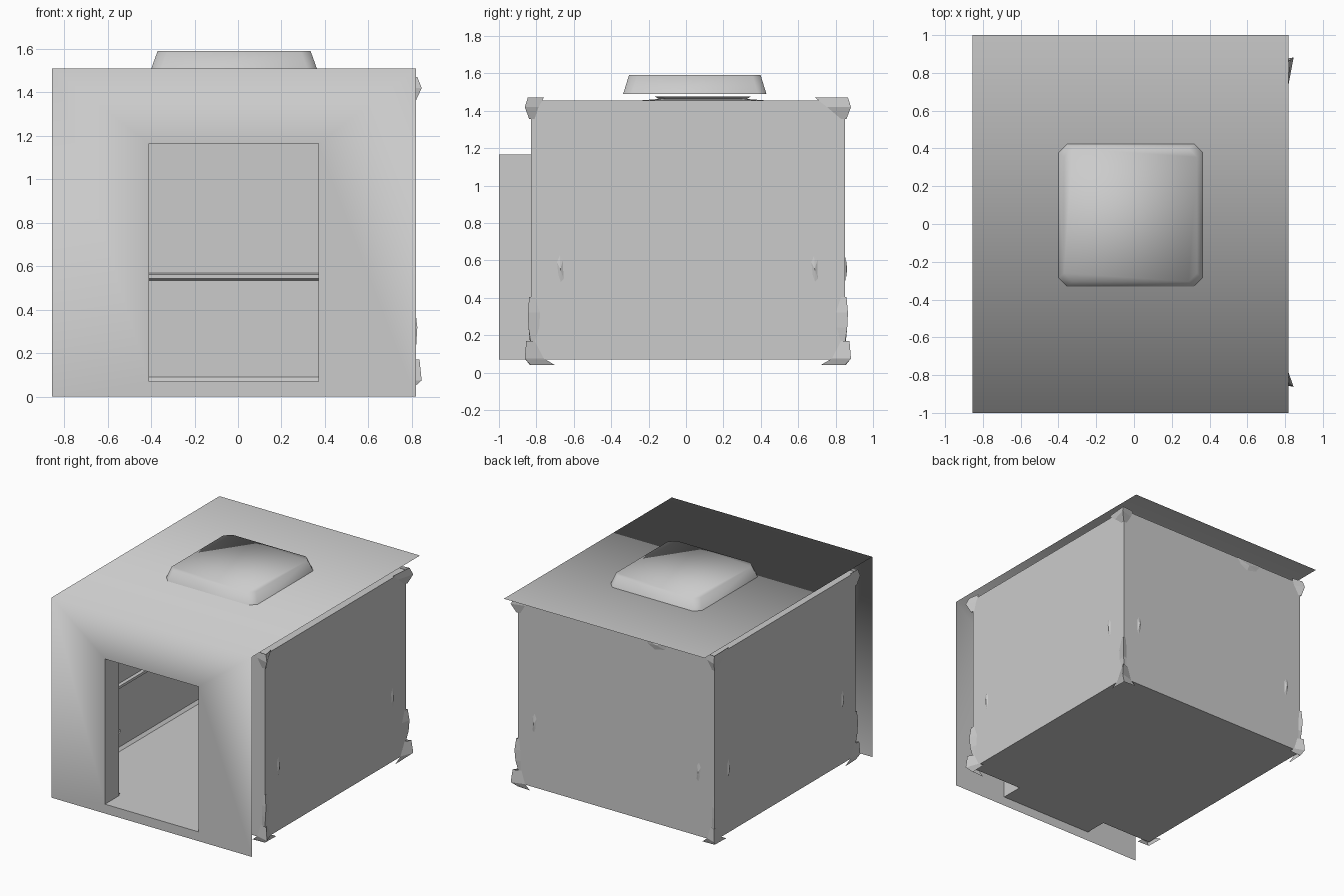
import bpy

if "Cube" in bpy.data.objects:
    bpy.data.objects.remove(bpy.data.objects["Cube"])

X0, X1, Y0, Y1, Z0, Z1 = -0.835, 0.805, -0.83, 0.85, 0.07, 1.455   # room box
DX0, DX1, DZ = -0.41, 0.37, 1.165                                  # doorway
CX = -0.018


def mesh(name, verts, faces, smooth=False):
    me = bpy.data.meshes.new(name)
    me.from_pydata(verts, [], faces)
    me.polygons.foreach_set("use_smooth", [smooth] * len(faces))
    me.update()
    ob = bpy.data.objects.new(name, me)
    bpy.context.collection.objects.link(ob)
    return ob


def door_wall(y, x0, x1, z0, z1):
    """Outer corners, then doorway corners, as a frame of quads."""
    v = [(x0, y, z0), (x1, y, z0), (x1, y, z1), (x0, y, z1),
         (DX0, y, Z0), (DX1, y, Z0), (DX1, y, DZ), (DX0, y, DZ)]
    return v, [(i, (i + 1) % 4, 4 + (i + 1) % 4, 4 + i) for i in range(4)]


def chamfered(cx, cy, hx, hy, c, z):
    return [(cx + px, cy + py, z) for px, py in
            [(-hx + c, -hy), (hx - c, -hy), (hx, -hy + c), (hx, hy - c),
             (hx - c, hy), (-hx + c, hy), (-hx, hy - c), (-hx, -hy + c)]]


def stacked(name, rings, smooth):
    n = 8
    v = [p for r in rings for p in r]
    f = [(k * n + i, k * n + (i + 1) % n, (k + 1) * n + (i + 1) % n, (k + 1) * n + i)
         for k in range(len(rings) - 1) for i in range(n)]
    f.append(tuple(range(len(v) - n, len(v))))
    return mesh(name, v, f, smooth)


# Front sheet and roof, one smooth folded surface
v, f = door_wall(-1, CX - 0.837, CX + 0.837, 0, 1.51)
v += [(CX + 0.837, 1, 1.51), (CX - 0.837, 1, 1.51)]
mesh("front_and_roof_sheet", v, f + [(3, 2, 8, 9)], True)

# Room: floor, ceiling, side and back walls
v = [(x, y, z) for z in (Z0, Z1) for x, y in ((X0, Y0), (X1, Y0), (X1, Y1), (X0, Y1))]
mesh("room_shell", v, [(3, 2, 1, 0), (4, 5, 6, 7), (1, 2, 6, 5), (2, 3, 7, 6), (3, 0, 4, 7)])
mesh("inner_front_wall", *door_wall(Y0, X0, X1, Z0, Z1))

# Doorway tunnel
v = [(x, y, z) for y in (-1, Y0) for x, z in ((DX0, Z0), (DX1, Z0), (DX1, DZ), (DX0, DZ))]
mesh("doorway_tunnel", v, [(i, i + 4, (i + 1) % 4 + 4, (i + 1) % 4) for i in range(4)])


# Trim running round the inside of the walls, from door edge to door edge
def wall_trim(name, profile):
    v, f = [], []
    n = len(profile)
    for d, z in profile:
        v += [(DX0, Y0 + d, z), (X0 + d, Y0 + d, z), (X0 + d, Y1 - d, z),
              (X1 - d, Y1 - d, z), (X1 - d, Y0 + d, z), (DX1, Y0 + d, z)]
    for k in range(n - 1):
        f += [(k * 6 + i, k * 6 + i + 1, k * 6 + i + 7, k * 6 + i + 6) for i in range(5)]
    mesh(name, v, f)


wall_trim("wall_rail", [(0, 0.535), (0.018, 0.543), (0.018, 0.562), (0, 0.57)])
wall_trim("floor_cove", [(0.02, 0.071), (0, 0.09)])

# Roof hatch dome and ceiling rim below it
stacked("roof_hatch", [chamfered(CX, 0.047, 0.388, 0.383, 0.045, 1.49),
                       chamfered(CX, 0.047, 0.352, 0.352, 0.045, 1.59)], True)
stacked("ceiling_rim", [chamfered(CX, 0.09, 0.325, 0.325, 0.04, 1.456),
                        chamfered(CX, 0.09, 0.235, 0.235, 0.04, 1.463),
                        chamfered(CX, 0.09, 0.255, 0.255, 0.04, 1.475)], False)


# Loose flakes on the walls: outline points as (along wall, up)
def flake(name, pts, side, sign, out=0.012):
    """side 'x': lies on a wall facing x; side 'y': on a wall facing y."""
    a = sum(p[0] for p in pts) / len(pts)
    b = sum(p[1] for p in pts) / len(pts)
    v = []
    for k, (p, q) in enumerate([(a, b)] + pts):
        d = out if k == 0 else 0.003
        if side == 'x':
            v.append(((X1 + d) if sign > 0 else (X0 - d), p, q))
        else:
            v.append((p, (Y1 + d) if sign > 0 else (Y0 - d), q))
    n = len(pts)
    mesh(name, v, [(0, i + 1, (i + 1) % n + 1) for i in range(n)])


# Small chips near both ends of side and back walls
def chip(c):
    return [(c - 0.02, 0.59), (c - 0.005, 0.625), (c + 0.012, 0.6),
            (c + 0.015, 0.5), (c, 0.485), (c - 0.012, 0.52)]


for s in (1, -1):
    for c in (-0.67, 0.69):
        flake("wall_chip", chip(c), 'x', s)
for c in (-0.70, 0.67):
    flake("wall_chip", chip(c), 'y', 1)
flake("back_patch", [(-0.46, 1.455), (-0.42, 1.40), (-0.34, 1.38), (-0.28, 1.41), (-0.25, 1.455)], 'y', 1)


# Folded patches wrapping the corners, bulging a little past the walls
def corner(name, sx, sy, rows):
    """rows: (reach along x, reach along y, bulge, z)"""
    x, y = (X1 if sx > 0 else X0), (Y1 if sy > 0 else Y0)
    v = []
    for rx, ry, b, z in rows:
        bx = b if sx > 0 else b * 0.4
        v += [(x - sx * rx, y + sy * 0.004, z),
              (x + sx * bx, y + sy * b * 0.8, z),
              (x + sx * 0.004, y - sy * ry, z)]
    f = [(3 * k + i, 3 * k + i + 1, 3 * k + i + 4, 3 * k + i + 3)
         for k in range(len(rows) - 1) for i in range(2)]
    mesh(name, v, f)


for sx in (1, -1):
    for sy in (1, -1):
        w = 0.16 if sy > 0 else 0.07
        corner("top_corner_patch", sx, sy,
               [(0.02, 0.02, 0.01, 1.355), (0.06, w * 0.6, 0.04, 1.42), (0.08, w, 0.02, 1.47)])
        corner("bottom_corner_patch", sx, sy,
               [(0.10, 0.13, 0.0, 0.04), (0.06, 0.07, 0.04, 0.075), (0.03, 0.02, 0.03, 0.17)])
        corner("tall_corner_patch", sx, sy,
               [(0.02, 0.02, 0.0, 0.16), (0.02, 0.045, 0.015, 0.24),
                (0.02, 0.05, 0.02, 0.32), (0.01, 0.02, 0.01, 0.405)])
